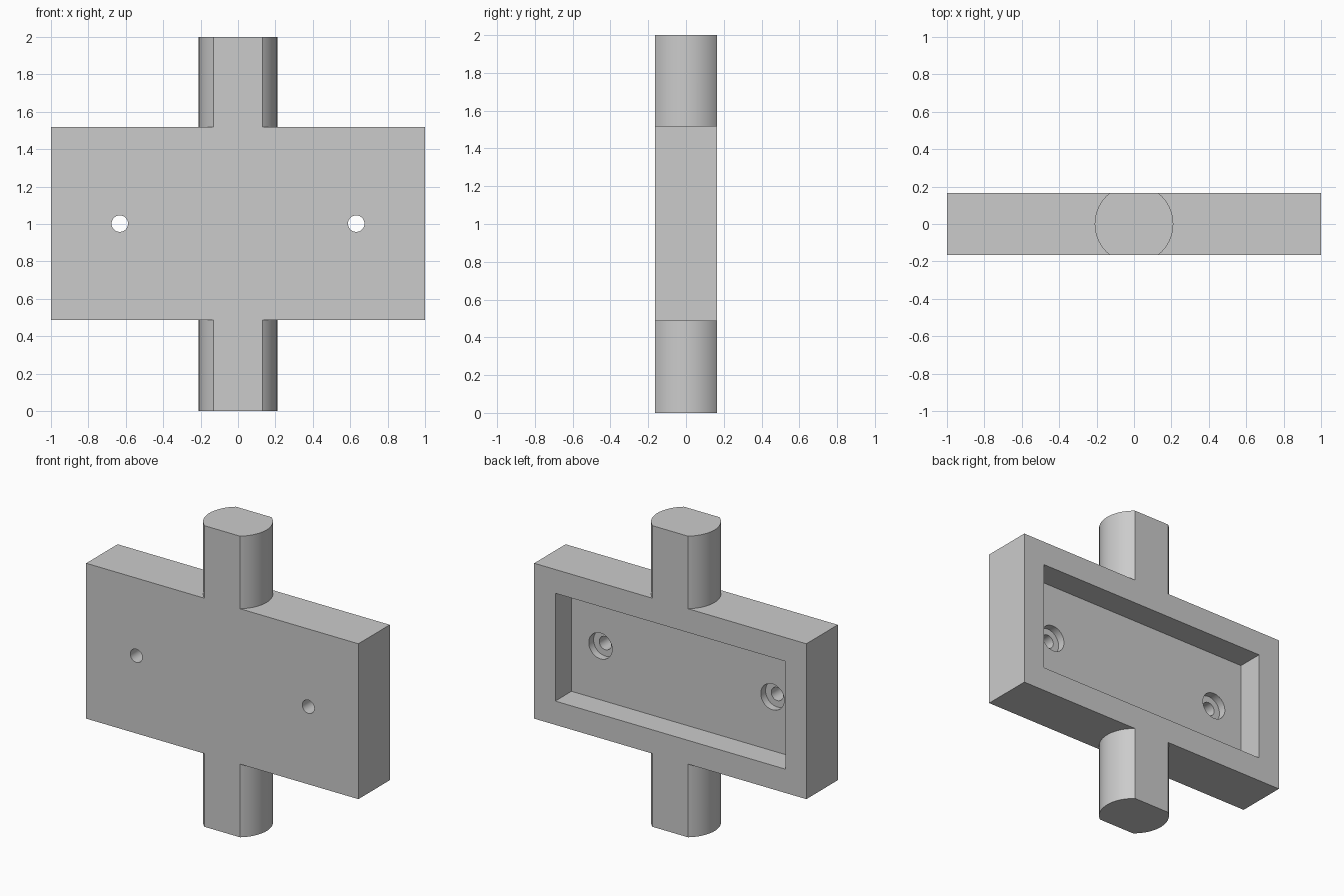
import bpy
import math

if "Cube" in bpy.data.objects:
    bpy.data.objects.remove(bpy.data.objects["Cube"], do_unlink=True)

THICK = 0.33          # finished thickness
HALF = THICK / 2
FLOOR = -0.005        # pocket floor along y

grey = bpy.data.materials.new("plain grey")
grey.use_nodes = True
colour = (0.6, 0.6, 0.6, 1)
grey.diffuse_color = colour
grey.node_tree.nodes["Principled BSDF"].inputs["Base Color"].default_value = colour


def box(name, size, centre):
    bpy.ops.mesh.primitive_cube_add(size=1, location=centre)
    ob = bpy.context.object
    ob.name = name
    ob.scale = size
    bpy.ops.object.transform_apply(location=True, rotation=False, scale=True)
    ob.data.materials.append(grey)
    return ob


def rod(name, radius, length, centre, sides, along_y=False):
    turn = (math.pi / 2, 0, 0) if along_y else (0, 0, 0)
    bpy.ops.mesh.primitive_cylinder_add(vertices=sides, radius=radius, depth=length,
                                        location=centre, rotation=turn)
    ob = bpy.context.object
    ob.name = name
    bpy.ops.object.transform_apply(location=True, rotation=True, scale=True)
    ob.data.materials.append(grey)
    return ob


def combine(target, tool, operation):
    bpy.context.view_layer.objects.active = target
    mod = target.modifiers.new(operation.lower(), 'BOOLEAN')
    mod.operation = operation
    mod.solver = 'EXACT'
    mod.object = tool
    bpy.ops.object.modifier_apply(modifier=mod.name)
    bpy.data.objects.remove(tool, do_unlink=True)


# Plate and round shaft, made too thick and then trimmed to one flat slab
bracket = box("mounting_plate_with_shaft", (2, 0.6, 1.032), (0, 0, 1.002))
combine(bracket, rod("shaft", 0.21, 2, (0, 0, 1), 96), 'UNION')
combine(bracket, box("trim_slab", (3, THICK, 3), (0, 0, 1)), 'INTERSECT')

# Rectangular pocket open to the back
combine(bracket, box("pocket_cutter", (1.69, 0.4, 0.716), (0, FLOOR + 0.2, 1.002)),
        'DIFFERENCE')

# Two counterbored screw holes
for side in (-1, 1):
    x = side * 0.632
    combine(bracket, rod("counterbore_cutter", 0.086, 0.1, (x, FLOOR, 1.002), 48, True),
            'DIFFERENCE')
    combine(bracket, rod("screw_hole_cutter", 0.044, 1, (x, 0, 1.002), 48, True),
            'DIFFERENCE')

# Smooth rounds, sharp corners
bpy.ops.object.select_all(action='DESELECT')
bracket.select_set(True)
bpy.context.view_layer.objects.active = bracket
bpy.ops.object.shade_smooth_by_angle(angle=math.radians(25))
